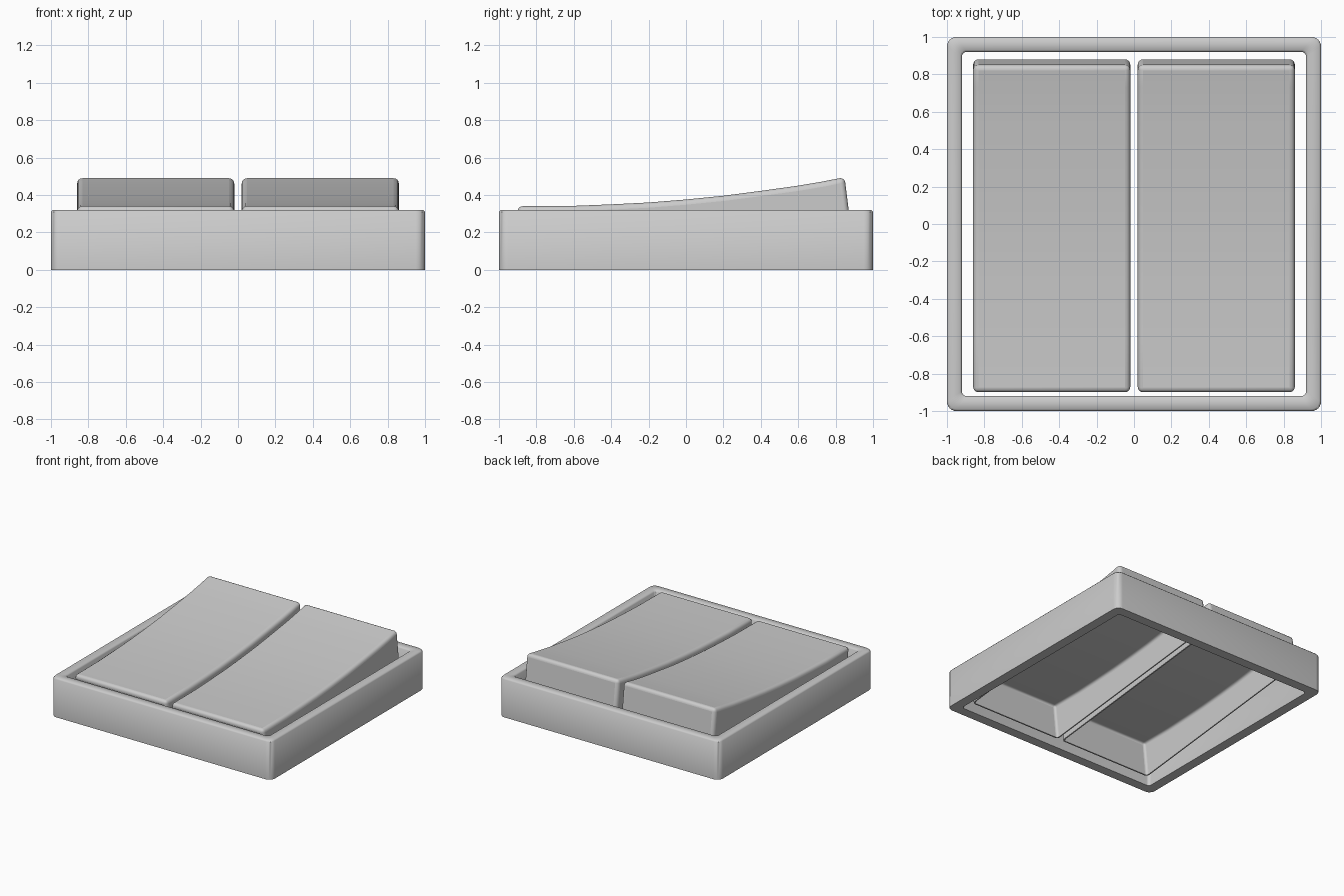
import bpy, bmesh, math

if "Cube" in bpy.data.objects:
    bpy.data.objects.remove(bpy.data.objects["Cube"])


def rounded_square(half, r, z, seg=6):
    """Points of a square outline with rounded corners."""
    pts = []
    for i, (sx, sy) in enumerate([(1, 1), (-1, 1), (-1, -1), (1, -1)]):
        for k in range(seg + 1):
            a = math.radians(90 * i + 90 * k / seg)
            pts.append((sx * (half - r) + r * math.cos(a),
                        sy * (half - r) + r * math.sin(a), z))
    return pts


def make_object(name, bm):
    bmesh.ops.recalc_face_normals(bm, faces=bm.faces)
    mesh = bpy.data.meshes.new(name)
    bm.to_mesh(mesh)
    bm.free()
    obj = bpy.data.objects.new(name, mesh)
    bpy.context.collection.objects.link(obj)
    bpy.ops.object.select_all(action='DESELECT')
    bpy.context.view_layer.objects.active = obj
    obj.select_set(True)
    return obj


# Square frame: closed loft of rounded outlines (half size, radius, height)
bm = bmesh.new()
outlines = [(1.0, 0.05, 0.0), (1.0, 0.05, 0.31), (0.99, 0.045, 0.32),
            (0.93, 0.03, 0.32), (0.92, 0.025, 0.31), (0.92, 0.025, 0.0)]
loops = [[bm.verts.new(p) for p in rounded_square(*o)] for o in outlines]
for a, b in zip(loops, loops[1:] + loops[:1]):
    n = len(a)
    for i in range(n):
        j = (i + 1) % n
        bm.faces.new((a[i], a[j], b[j], b[i]))
make_object("frame", bm)
bpy.ops.object.shade_smooth_by_angle(angle=math.radians(50))

# Side profile of a rocker (y, z): tilted, with a concave top, open below
PROFILE = [(-0.87, 0.04), (-0.902, 0.34), (-0.6, 0.342), (-0.4, 0.35),
           (-0.2, 0.36), (0.0, 0.376), (0.2, 0.396), (0.4, 0.422),
           (0.6, 0.45), (0.73, 0.472), (0.848, 0.495), (0.88, 0.24)]


def rocker(name, x0, x1):
    bm = bmesh.new()
    ends = [[bm.verts.new((x, y, z)) for y, z in PROFILE] for x in (x0, x1)]
    a, b = ends
    for i in range(len(PROFILE) - 1):
        bm.faces.new((a[i], a[i + 1], b[i + 1], b[i]))
    for e in ends:
        bm.faces.new(e)
    obj = make_object(name, bm)
    bevel = obj.modifiers.new("rounded_edges", 'BEVEL')
    bevel.width = 0.028
    bevel.segments = 4
    bevel.limit_method = 'ANGLE'
    bevel.angle_limit = math.radians(40)
    shell = obj.modifiers.new("thin_shell", 'SOLIDIFY')
    shell.thickness = 0.01
    shell.offset = -1
    bpy.ops.object.shade_smooth_by_angle(angle=math.radians(50))
    # Apply bevel and shell, then smooth the rounded result
    for m in (bevel.name, shell.name):
        bpy.ops.object.modifier_move_to_index(modifier=m, index=0)
        bpy.ops.object.modifier_apply(modifier=m)
    bpy.ops.object.shade_smooth_by_angle(angle=math.radians(50))


# Two rockers side by side
rocker("left_rocker", -0.86, -0.02)
rocker("right_rocker", 0.02, 0.86)
